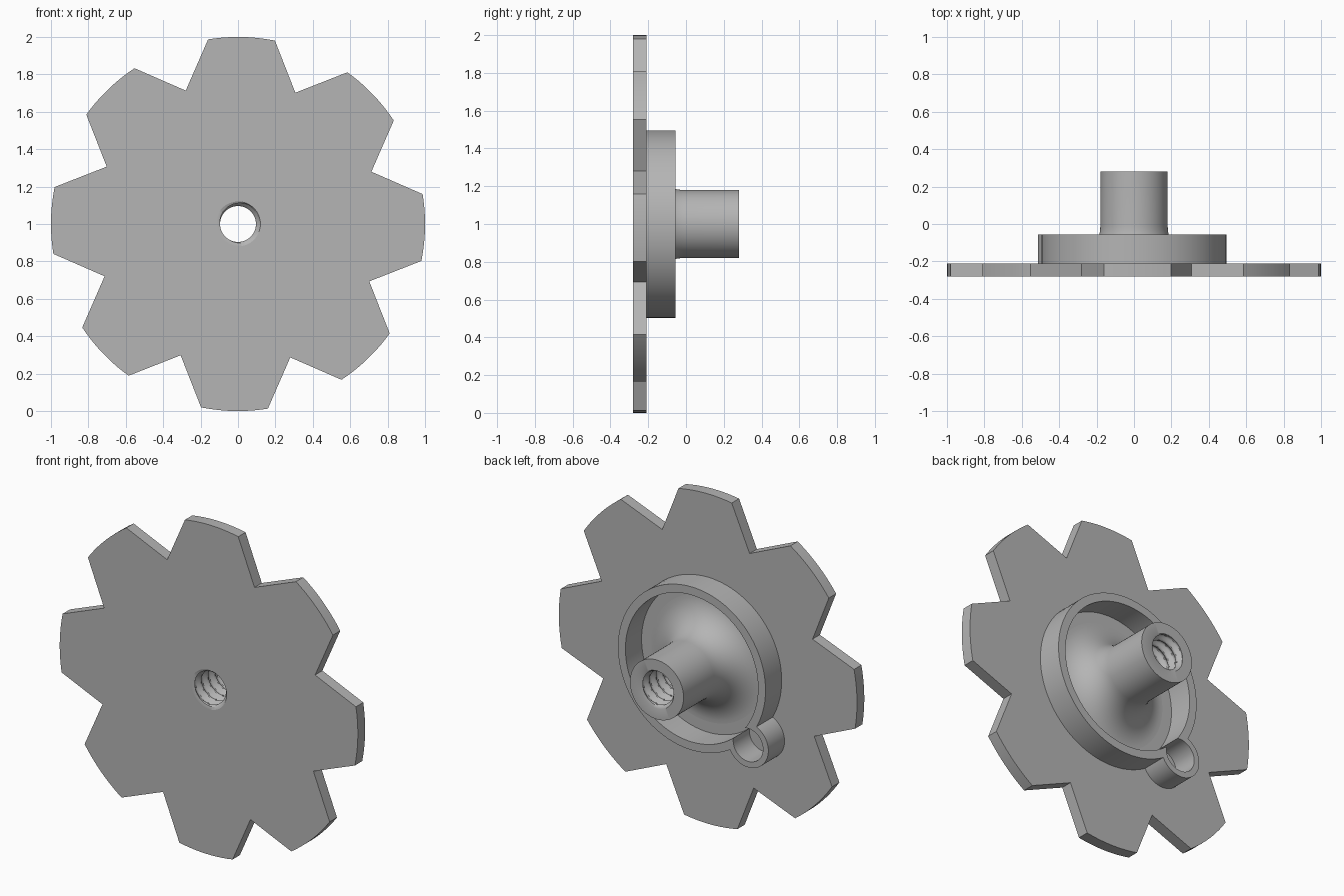
import bpy, bmesh
from math import sin, cos, pi, radians, floor

if "Cube" in bpy.data.objects:
    bpy.data.objects.remove(bpy.data.objects["Cube"])

# One plain grey for the whole casting
GREY = (0.46, 0.46, 0.46, 1)
grey = bpy.data.materials.new("plain grey")
grey.use_nodes = True
grey.diffuse_color = GREY
grey.node_tree.nodes["Principled BSDF"].inputs["Base Color"].default_value = GREY

CENTER_Z = 1.0
FRONT, PLATE_BACK, RIM_BACK, HUB_BACK = -0.28, -0.21, -0.055, 0.28
HUB_R, BORE_R = 0.18, 0.12


def loft(name, rings):
    """Closed loft through rings of (angle, radius, y), wrapped about the y axis."""
    bm = bmesh.new()
    rows = [[bm.verts.new((r * sin(a), y, CENTER_Z + r * cos(a))) for a, r, y in ring]
            for ring in rings]
    for i, row in enumerate(rows):
        nxt = rows[(i + 1) % len(rows)]
        for j in range(len(row)):
            k = (j + 1) % len(row)
            bm.faces.new((row[j], row[k], nxt[k], nxt[j]))
    bmesh.ops.recalc_face_normals(bm, faces=bm.faces)
    mesh = bpy.data.meshes.new(name)
    bm.to_mesh(mesh)
    bm.free()
    obj = bpy.data.objects.new(name, mesh)
    bpy.context.collection.objects.link(obj)
    return finish(obj)


def finish(obj):
    if not obj.data.materials:
        obj.data.materials.append(grey)
    select(obj)
    bpy.ops.object.shade_smooth_by_angle(angle=radians(30))
    return obj


def select(obj):
    bpy.ops.object.select_all(action="DESELECT")
    obj.select_set(True)
    bpy.context.view_layer.objects.active = obj


def disc(name, radius, x, z, y0, y1):
    """Solid cylinder lying along y."""
    bpy.ops.mesh.primitive_cylinder_add(
        vertices=96, radius=radius, depth=y1 - y0,
        location=(x, (y0 + y1) / 2, CENTER_Z + z), rotation=(pi / 2, 0, 0))
    obj = bpy.context.object
    obj.name = name
    obj.data.materials.append(grey)
    return obj


def combine(obj, tool, operation):
    mod = obj.modifiers.new("combine", "BOOLEAN")
    mod.object, mod.operation, mod.solver = tool, operation, "EXACT"
    select(obj)
    bpy.ops.object.modifier_apply(modifier=mod.name)
    bpy.data.objects.remove(tool)


# Toothed plate: eight wide teeth with sharp V notches
TEETH, ARC_STEPS = 8, 10
outline = []
for t in range(TEETH):
    mid = 360 / TEETH * t + 1.1
    for s in range(ARC_STEPS + 1):
        outline.append((radians(mid + 10.3 * (2 * s / ARC_STEPS - 1)), 1.0))
    outline.append((radians(mid + 180 / TEETH), 0.766))
bore_edge = [(a, BORE_R) for a, r in outline]
loft("toothed_plate", [[(a, r, y) for a, r in pts] for pts, y in (
    (outline, FRONT), (outline, PLATE_BACK), (bore_edge, PLATE_BACK), (bore_edge, FRONT))])

# Hub: flared foot, straight barrel and a threaded bore
SIDES, FLARE, PITCH, ROWS = 64, 0.2, 0.066, 110
angles = [2 * pi * i / SIDES for i in range(SIDES)]


def thread_radius(angle, y):
    phase = y / PITCH + angle / (2 * pi)
    tri = abs(2 * (phase - floor(phase)) - 1)
    return 0.096 + 0.02 * min(1, max(0, 1.5 * tri - 0.25))


profile = [(HUB_R + FLARE, PLATE_BACK - 0.005)]
for i in range(17):
    a = pi / 2 * i / 16
    profile.append((HUB_R + FLARE * (1 - sin(a)), PLATE_BACK + FLARE * (1 - cos(a))))
profile += [(HUB_R, HUB_BACK), (BORE_R - 0.006, HUB_BACK)]
rings = [[(a, r, y) for a in angles] for r, y in profile]
for i in range(1, ROWS):
    y = HUB_BACK + (FRONT - HUB_BACK) * i / ROWS
    rings.append([(a, thread_radius(a, y), y) for a in angles])
rings.append([(a, BORE_R, FRONT) for a in angles])
loft("threaded_hub", rings)

# Round rim wall with a small side pocket opening into it
PX, PZ = -0.378, -0.362
rim = disc("rim_wall", 0.495, 0, 0, PLATE_BACK - 0.02, RIM_BACK)
combine(rim, disc("pocket_wall", 0.136, PX, PZ, PLATE_BACK - 0.02, RIM_BACK), "UNION")
combine(rim, disc("rim_cutter", 0.445, 0, 0, FRONT - 0.1, 0.1), "DIFFERENCE")
combine(rim, disc("pocket_cutter", 0.1, PX, PZ, FRONT - 0.1, 0.1), "DIFFERENCE")
finish(rim)
